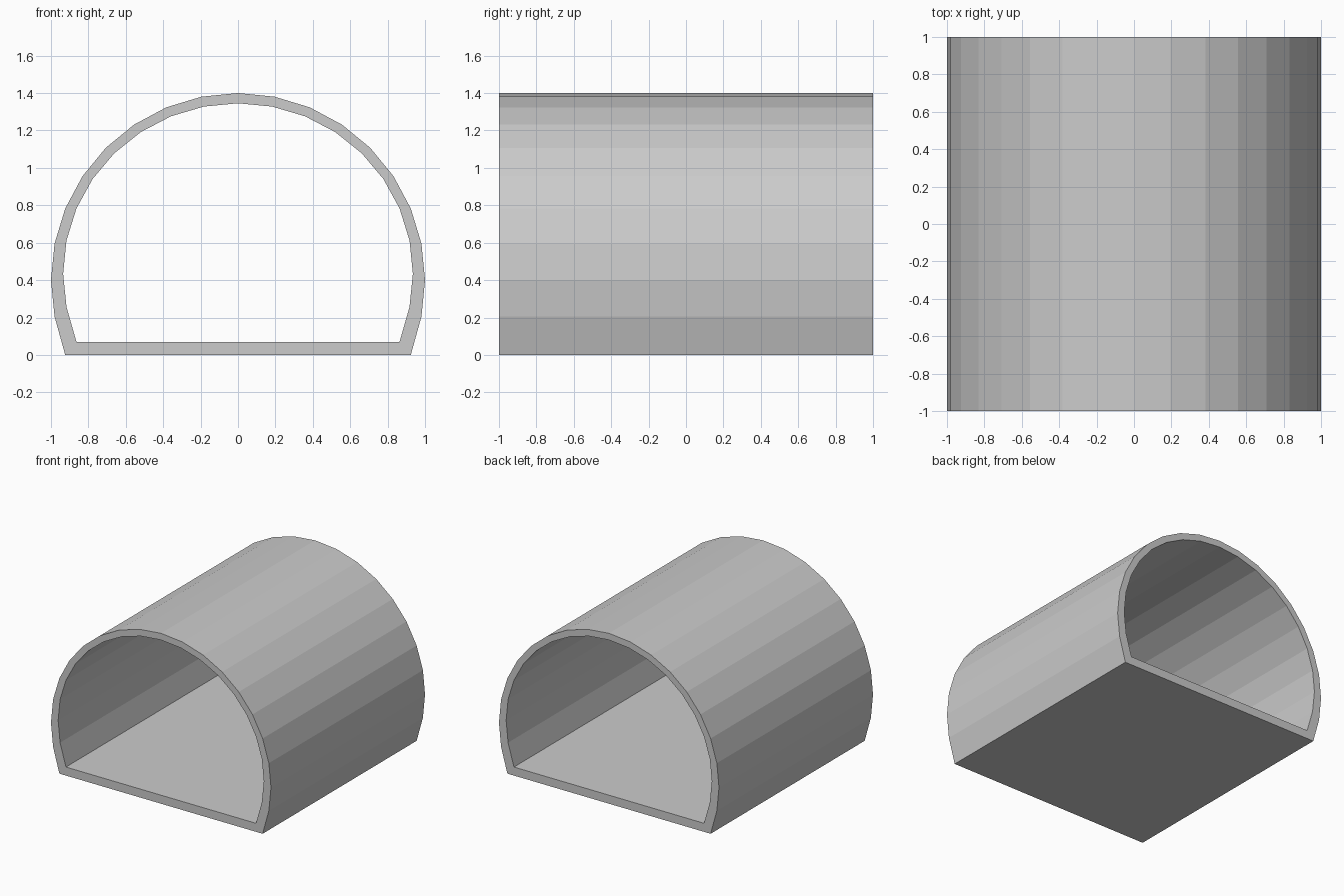
import bpy, bmesh, math

if "Cube" in bpy.data.objects:
    bpy.data.objects.remove(bpy.data.objects["Cube"])

# Cross-section: 32-sided circle, cut flat at the floor
outer = []
for i in range(-2, 19):
    a = math.radians(11.25 * i)
    z = 0.0 if i in (-2, 18) else 0.4 + math.sin(a)
    outer.append((math.cos(a), z))

# Opening: the same outline, slightly smaller and raised
inner = [(x * 0.935, 0.07 + z * 0.911) for x, z in outer]

bm = bmesh.new()


def ring(points, y):
    return [bm.verts.new((x, y, z)) for x, z in points]


of, ob = ring(outer, -1), ring(outer, 1)
nf, nb = ring(inner, -1), ring(inner, 1)

# Outer shell, inner shell and the two end rims
n = len(outer)
for i in range(n):
    j = (i + 1) % n
    for a, b in ((of, ob), (ob, nb), (nb, nf), (nf, of)):
        bm.faces.new((a[i], a[j], b[j], b[i]))
bmesh.ops.recalc_face_normals(bm, faces=bm.faces)

mesh = bpy.data.meshes.new("tunnel_shell")
bm.to_mesh(mesh)
bm.free()
tunnel = bpy.data.objects.new("tunnel_shell", mesh)
bpy.context.collection.objects.link(tunnel)
